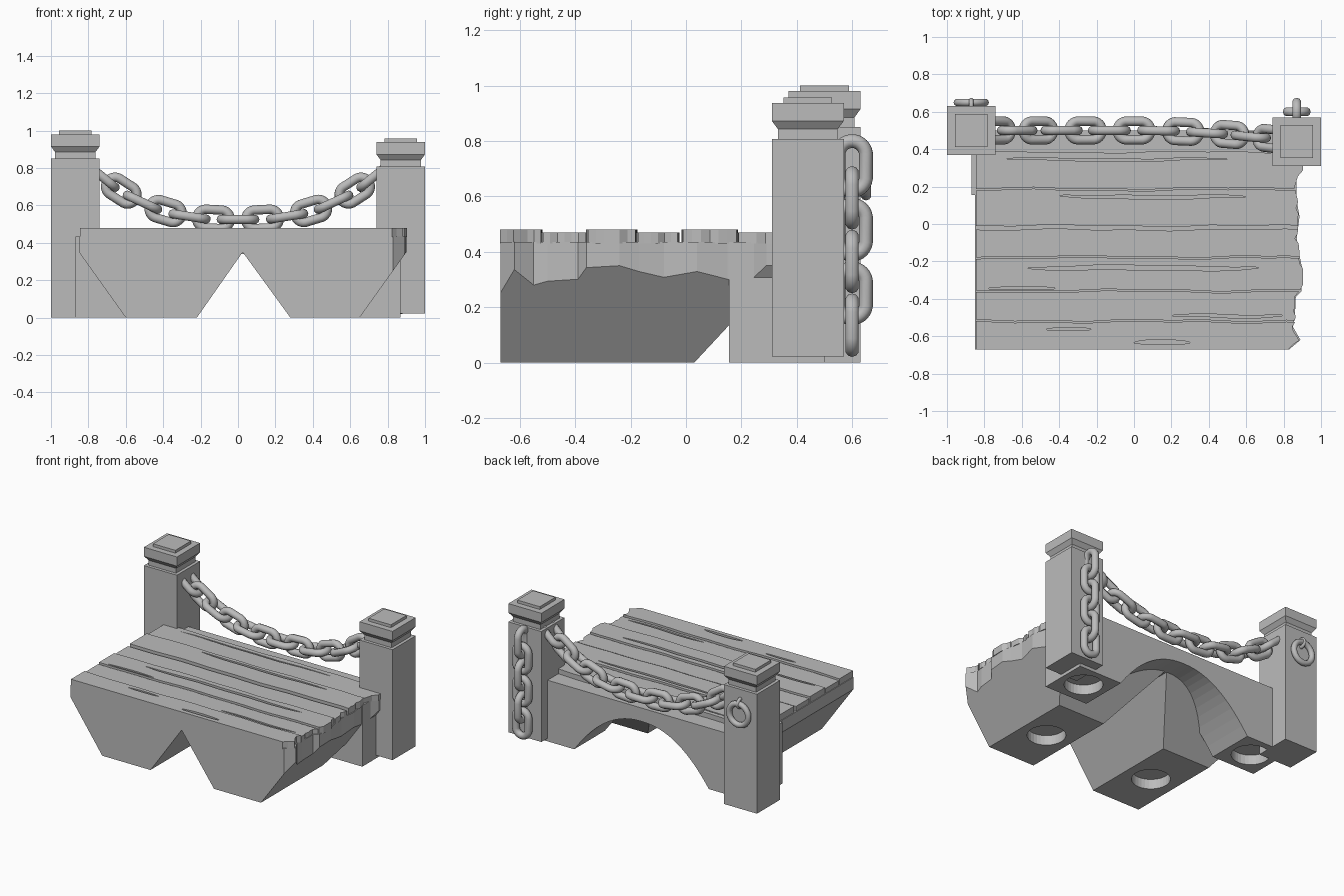
import bpy, bmesh, math, random
from mathutils import Vector, Matrix

random.seed(4)
if "Cube" in bpy.data.objects:
    bpy.data.objects.remove(bpy.data.objects["Cube"], do_unlink=True)

GREY = (0.5, 0.5, 0.5, 1)
grey = bpy.data.materials.new("plain_grey")
grey.use_nodes = True
grey.diffuse_color = GREY
grey.node_tree.nodes["Principled BSDF"].inputs["Base Color"].default_value = GREY


def finish(name, bm, smooth=False):
    bmesh.ops.recalc_face_normals(bm, faces=bm.faces[:])
    mesh = bpy.data.meshes.new(name)
    bm.to_mesh(mesh)
    bm.free()
    mesh.materials.append(grey)
    for p in mesh.polygons:
        p.use_smooth = smooth
    ob = bpy.data.objects.new(name, mesh)
    bpy.context.collection.objects.link(ob)
    return ob


def loft(bm, rings, caps=True):
    """Join matching closed loops of points into a solid."""
    loops = [[bm.verts.new(p) for p in ring] for ring in rings]
    n = len(loops[0])
    for a, b in zip(loops, loops[1:]):
        for i in range(n):
            j = (i + 1) % n
            bm.faces.new((a[i], a[j], b[j], b[i]))
    if caps:
        bm.faces.new(loops[0])
        bm.faces.new(loops[-1][::-1])


def prism(bm, outline, z0, z1):
    loft(bm, [[(x, y, z) for x, y in outline] for z in (z0, z1)])


def cut(target, bm):
    """Subtract a temporary cutter from the target."""
    cutter = finish("cutter", bm)
    cutter.hide_render = True
    mod = target.modifiers.new("cut", "BOOLEAN")
    mod.operation = "DIFFERENCE"
    mod.solver = "EXACT"
    mod.object = cutter
    bpy.context.view_layer.objects.active = target
    bpy.ops.object.modifier_apply(modifier=mod.name)
    bpy.data.objects.remove(cutter, do_unlink=True)


def sockets(target, centres):
    """Round holes in the undersides."""
    bm = bmesh.new()
    for x, y in centres:
        circle = [(x + 0.125 * math.cos(k * math.tau / 32),
                   y + 0.125 * math.sin(k * math.tau / 32)) for k in range(32)]
        prism(bm, circle, -0.1, 0.07)
    cut(target, bm)


# Broken right-hand edge of the platform: (y, x) stations
EDGE = [(-0.67, 0.83), (-0.62, 0.89), (-0.55, 0.85), (-0.5, 0.86), (-0.39, 0.865),
        (-0.36, 0.895), (-0.24, 0.9), (-0.17, 0.885), (-0.08, 0.87), (0.04, 0.885),
        (0.15, 0.865), (0.23, 0.86), (0.29, 0.9), (0.45, 0.9)]


def edge_x(y):
    for (y0, x0), (y1, x1) in zip(EDGE, EDGE[1:]):
        if y <= y1:
            return x0 + (x1 - x0) * max(0, y - y0) / (y1 - y0)
    return EDGE[-1][1]


# Front base: two tapered feet with a V notch, sloped off at the back
TOP = 0.435
bm = bmesh.new()
rings = []
for y, r in EDGE:
    profile = [(-0.85, TOP), (-0.85, 0.35), (-0.6, 0), (-0.22, 0), (0.025, 0.35),
               (0.28, 0), (0.65, 0), (r, 0.35 * (r - 0.65) / 0.25), (r, TOP)]
    rings.append([(x, y, z) for x, z in profile])
loft(bm, rings)
res = bmesh.ops.bisect_plane(bm, geom=bm.verts[:] + bm.edges[:] + bm.faces[:],
                             plane_co=(0, 0.03, 0), plane_no=(0, 1, -0.93),
                             clear_outer=True)
rim = [e for e in bm.edges if e.is_boundary]
bmesh.ops.holes_fill(bm, edges=rim, sides=0)
front_base = finish("front_base", bm)
sockets(front_base, [(0.465, -0.32), (-0.41, -0.32)])

# Back base: wall with an arched opening
outline = [(0.87, 0), (0.87, TOP), (-0.87, TOP), (-0.87, 0)]
for k in range(25):
    t = k / 12 - 1
    outline.append((0.53 * t, 0.34 * (1 - abs(t) ** 2.2)))
bm = bmesh.new()
loft(bm, [[(x, y, z) for x, z in outline] for y in (0.155, 0.5)])
back_base = finish("back_base", bm)
sockets(back_base, [(0.7, 0.33), (-0.7, 0.33)])

# Deck planks with wavy long sides and splintered right ends
PLANKS = [(-0.672, -0.524), (-0.516, -0.362), (-0.354, -0.182),
          (-0.174, -0.03), (-0.01, 0.182), (0.19, 0.385)]
CRACKS = [(0.1, 0.145, 0.5, 0.01), (0.05, -0.235, 0.62, 0.013), (-0.35, -0.56, 0.12, 0.008),
          (0.15, -0.635, 0.15, 0.012), (0.5, -0.49, 0.3, 0.008), (-0.6, -0.34, 0.18, 0.008),
          (-0.1, 0.345, 0.6, 0.006)]
for i, (y0, y1) in enumerate(PLANKS):
    def wave(x, phase):
        return 0.004 * math.sin(6 * x + phase) + 0.003 * math.sin(15 * x + 2 * phase)
    xs = [-0.845 + 1.66 * k / 16 for k in range(17)]
    side0 = [(x, y0 + (wave(x, i) if i else 0)) for x in xs]
    side1 = [(x, y1 + wave(x, i + 1)) for x in reversed(xs)]
    end = []
    for k in range(7):
        y = y0 + (y1 - y0) * k / 6
        end.append((edge_x(y) + random.uniform(-0.012, 0.008), y))
    bm = bmesh.new()
    prism(bm, side0 + end + side1, TOP - 0.005, 0.47 if i % 2 else 0.48)
    plank = finish("deck_plank_%d" % (i + 1), bm)
    # Grain cracks as shallow lens-shaped grooves
    for cx, cy, length, width in CRACKS:
        if y0 < cy < y1:
            lens = [(cx + length * math.cos(a), cy + width * math.sin(a) + wave(cx + length * math.cos(a), i))
                    for a in (k * math.tau / 20 for k in range(20))]
            bm = bmesh.new()
            prism(bm, lens, 0.458, 0.52)
            cut(plank, bm)

# Square posts with stepped caps
POST = [(0.13, 0), (0.13, 0.85), (0.108, 0.85), (0.108, 0.885), (0.13, 0.915),
        (0.13, 0.98), (0.088, 0.98), (0.088, 1.0)]


def post(name, cx, cy, drop, foot):
    bm = bmesh.new()
    rings = []
    for h, z in POST:
        z = z - drop if z else foot
        rings.append([(cx + sx * h, cy + sy * h, z)
                      for sx, sy in ((-1, -1), (1, -1), (1, 1), (-1, 1))])
    loft(bm, rings)
    finish(name, bm)


post("right_post", -0.87, 0.5, 0, 0)
post("left_post", 0.87, 0.44, 0.042, 0.022)


def link(name, centre, along, across, straight=0.04, radius=0.05, wire=0.025):
    """Closed oval of round wire; straight=0 gives a plain ring."""
    u, v = Vector(along).normalized(), Vector(across).normalized()
    w = u.cross(v)
    rings = []
    for k in range(28):
        a = math.tau * (k + 0.5) / 28
        out = u * math.cos(a) + v * math.sin(a)
        mid = Vector(centre) + out * radius + u * math.copysign(straight, math.cos(a))
        rings.append([mid + wire * (out * math.cos(b) + w * math.sin(b))
                      for b in (j * math.tau / 10 for j in range(10))])
    bm = bmesh.new()
    loft(bm, rings + rings[:1], caps=False)
    bmesh.ops.remove_doubles(bm, verts=bm.verts[:], dist=1e-5)
    finish(name, bm, True)


# Hanging chain between the posts, links turned alternately
def sag(x):
    return Vector((x, 0.5 - 0.045 * max(0, x / 0.74) ** 2,
                   0.525 + 0.24 * (abs(x) / 0.74) ** 2.6))


path = [sag(-0.73 + 1.46 * k / 400) for k in range(401)]
lengths = [0]
for a, b in zip(path, path[1:]):
    lengths.append(lengths[-1] + (b - a).length)
COUNT = 13
for i in range(COUNT):
    goal = lengths[-1] * i / (COUNT - 1)
    k = min(range(1, 400), key=lambda n: abs(lengths[n] - goal))
    tangent = (path[k + 1] - path[k - 1]).normalized()
    side = Vector((0, 1, 0))
    side = (side - tangent * side.dot(tangent)).normalized()
    if i % 2:
        side = tangent.cross(side)
    link("chain_link_%d" % (i + 1), path[k], tangent, side)

# Loose chain hanging down the back of the left post
for i in range(6):
    across = (0, 1, 0) if i % 2 == 0 else (1, 0, 0)
    link("loose_link_%d" % (i + 1), (0.87, 0.6, 0.71 - 0.115 * i), (0, 0, 1), across)

# Ring and staple on the back of the right post
link("wall_ring", (-0.87, 0.65, 0.68), (0, 0, 1), (1, 0, 0), 0, 0.075, 0.02)
link("ring_staple", (-0.87, 0.635, 0.755), (0, 0, 1), (0, 1, 0), 0, 0.028, 0.012)
